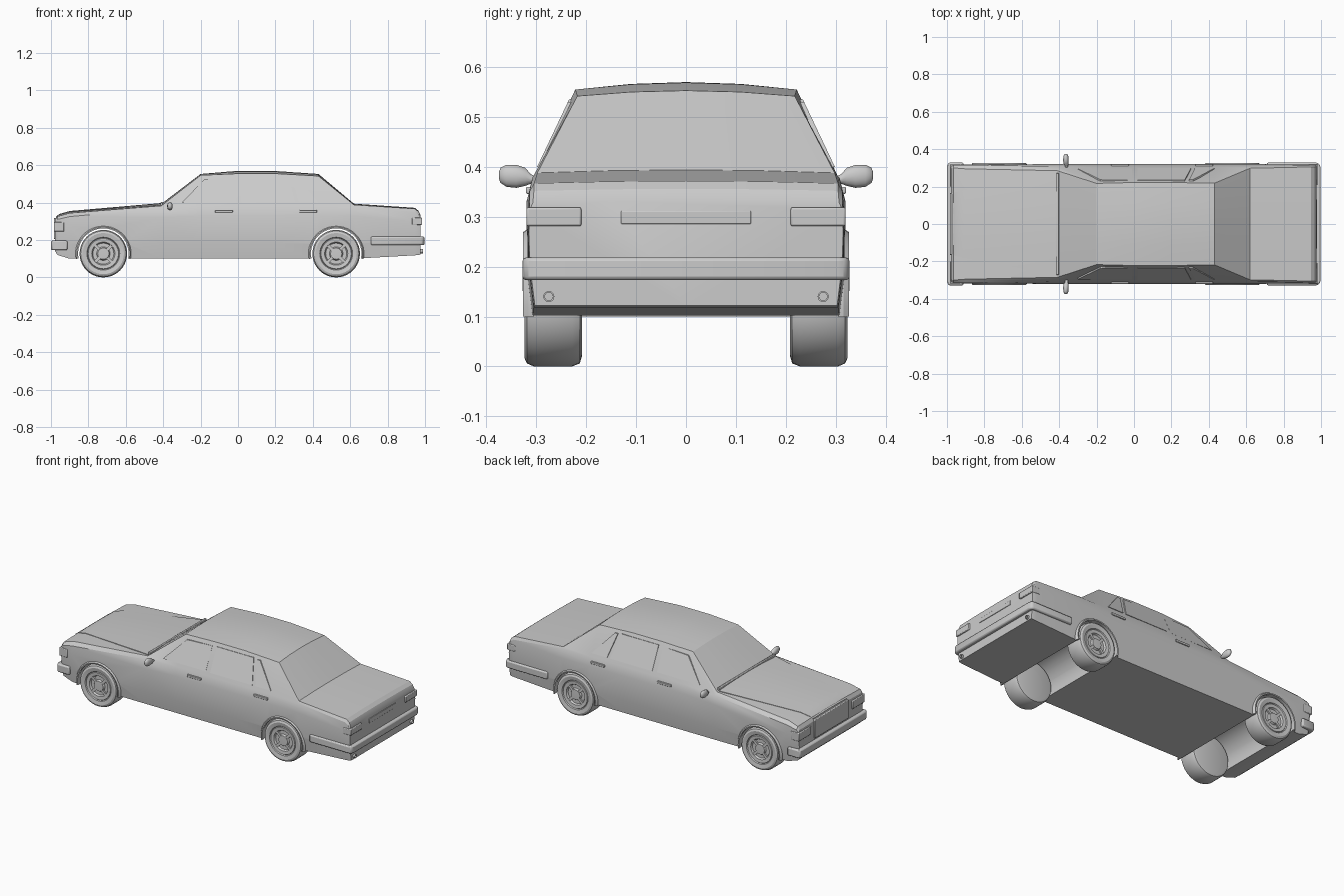
import bpy, bmesh
from math import sin, cos, pi, radians


def make(name, verts, faces, bevel=0.0, angle=30):
    me = bpy.data.meshes.new(name)
    me.from_pydata(verts, [], faces)
    bm = bmesh.new()
    bm.from_mesh(me)
    bmesh.ops.remove_doubles(bm, verts=bm.verts, dist=1e-5)
    bmesh.ops.recalc_face_normals(bm, faces=bm.faces)
    bm.to_mesh(me)
    bm.free()
    ob = bpy.data.objects.new(name, me)
    bpy.context.collection.objects.link(ob)
    if bevel:
        m = ob.modifiers.new("Bevel", 'BEVEL')
        m.width, m.segments = bevel, 2
    smooth(ob, angle)
    return ob


def smooth(ob, angle=30):
    bpy.ops.object.select_all(action='DESELECT')
    ob.select_set(True)
    bpy.context.view_layer.objects.active = ob
    bpy.ops.object.shade_smooth_by_angle(angle=radians(angle))


def loft(name, rings, bevel=0.0, angle=30, caps=True, wrap=True):
    n = len(rings[0])
    verts = [p for r in rings for p in r]
    faces = [(i * n + j, i * n + (j + 1) % n, (i + 1) * n + (j + 1) % n, (i + 1) * n + j)
             for i in range(len(rings) - 1) for j in range(n if wrap else n - 1)]
    if caps:
        faces += [tuple(range(n)), tuple(range((len(rings) - 1) * n, len(rings) * n))]
    return make(name, verts, faces, bevel, angle)


def prism(name, pts, axis, lo, hi, bevel=0.0):
    def put(p, t):
        return (p[0], t, p[1]) if axis == 'y' else (p[0], p[1], t)
    return loft(name, [[put(p, t) for p in pts] for t in (lo, hi)], bevel)


def box(name, x, y, z, bevel=0.0):
    return prism(name, [(x[0], z[0]), (x[1], z[0]), (x[1], z[1]), (x[0], z[1])],
                 'y', y[0], y[1], bevel)


def circle(cx, cz, r, n=40):
    return [(cx + r * cos(2 * pi * i / n), cz + r * sin(2 * pi * i / n)) for i in range(n)]


WHEELS = {"front": -0.72, "rear": 0.525}
HUB = 0.127

# Body shell: x, bottom z, half width, shoulder y/z, roof edge y/z, centre z
stations = [
    (-0.978, 0.14, 0.308, 0.307, 0.295, 0.297, 0.308, 0.312),
    (-0.965, 0.12, 0.315, 0.314, 0.310, 0.300, 0.326, 0.332),
    (-0.90, 0.10, 0.318, 0.316, 0.325, 0.295, 0.344, 0.352),
    (-0.41, 0.10, 0.320, 0.308, 0.370, 0.285, 0.383, 0.393),
    (-0.20, 0.10, 0.320, 0.305, 0.380, 0.217, 0.546, 0.553),
    (0.0, 0.10, 0.320, 0.305, 0.380, 0.222, 0.555, 0.570),
    (0.20, 0.10, 0.320, 0.305, 0.380, 0.222, 0.555, 0.569),
    (0.43, 0.10, 0.320, 0.305, 0.380, 0.218, 0.542, 0.553),
    (0.62, 0.10, 0.320, 0.308, 0.378, 0.298, 0.388, 0.394),
    (0.945, 0.118, 0.318, 0.314, 0.350, 0.305, 0.367, 0.372),
    (0.965, 0.12, 0.317, 0.314, 0.335, 0.305, 0.352, 0.356),
    (0.976, 0.122, 0.315, 0.313, 0.315, 0.307, 0.328, 0.332)]
rings = []
for x, zb, w, ys, zs, yr, zr, zt in stations:
    half = [(w - 0.012, zb), (w - 0.002, zb + 0.08), (w, zs - 0.05), (ys, zs),
            (yr, zr), (yr / 2, zt - 0.25 * (zt - zr))]
    ring = [(0, zb)] + half + [(0, zt)] + [(-y, z) for y, z in reversed(half)]
    rings.append([(x, y, z) for y, z in ring])
body = loft("body", rings)

# Wheel wells cut through the body
for end, x in WHEELS.items():
    cutter = prism("well_cutter", circle(x, HUB, 0.138, 48), 'y', -0.5, 0.5)
    cutter.hide_render = True
    m = body.modifiers.new("Well", 'BOOLEAN')
    m.operation, m.object, m.solver = 'DIFFERENCE', cutter, 'EXACT'
    bpy.context.view_layer.objects.active = body
    bpy.ops.object.modifier_apply(modifier=m.name)
    bpy.data.objects.remove(cutter)
smooth(body, 25)

# Wheels: turned tyre and recessed hubcap, with bridging spokes
profile = [(0.0, 0.317), (0.030, 0.316), (0.036, 0.306), (0.056, 0.306), (0.062, 0.316),
           (0.081, 0.318), (0.084, 0.314), (0.088, 0.320), (0.110, 0.324), (0.121, 0.319),
           (0.127, 0.305), (0.127, 0.228), (0.121, 0.213), (0.108, 0.209), (0.0, 0.209)]
for s, side in ((1, "left"), (-1, "right")):
    for end, x in WHEELS.items():
        loft(f"{end}_{side}_wheel",
             [[(cx, s * y, cz) for cx, cz in circle(x, HUB, r)] for r, y in profile],
             caps=False)
        for k in range(4):
            a = pi / 4 + k * pi / 2
            pts = [(x + r * cos(a) - t * sin(a), HUB + r * sin(a) + t * cos(a))
                   for r, t in ((0.028, -0.008), (0.064, -0.008), (0.064, 0.008), (0.028, 0.008))]
            prism(f"{end}_{side}_spoke", pts, 'y', s * 0.300, s * 0.315)

        # Wheel arch trims
        arc = [radians(-11 + 202 * i / 24) for i in range(25)]
        loft(f"{end}_{side}_arch_trim",
             [[(x + r * cos(a), s * y, HUB + r * sin(a))
               for r, y in ((0.135, 0.306), (0.135, 0.326), (0.142, 0.327), (0.149, 0.316),
                            (0.149, 0.306))] for a in arc])

    # Door mirrors: rounded shell on a short stalk
    loft(f"{side}_mirror",
         [[(-0.364 + dx + 0.015 * k * cos(b), s * y, z + h * sin(b))
           for b in [2 * pi * i / 16 for i in range(16)]]
          for y, k, h, z, dx in ((0.30, 0.5, 0.006, 0.374, 0.004), (0.312, 0.6, 0.010, 0.376, 0.003),
                                 (0.322, 0.9, 0.018, 0.380, 0.001), (0.340, 1.0, 0.023, 0.381, 0),
                                 (0.360, 0.9, 0.022, 0.382, 0), (0.372, 0.6, 0.015, 0.383, 0),
                                 (0.375, 0.3, 0.007, 0.383, 0))], angle=50)

    # Door handles
    for name, x in (("front", -0.075), ("rear", 0.375)):
        box(f"{name}_{side}_handle", (x - 0.047, x + 0.047), (s * 0.303, s * 0.321),
            (0.346, 0.360), 0.003)

    # Side windows laid on the sloping cabin side
    windows = {
        "front_window": (0.0005, [(-0.30, 0.40), (-0.18, 0.525), (-0.01, 0.532), (-0.01, 0.40)]),
        "rear_window": (0.003, [(0.02, 0.40), (0.02, 0.535), (0.27, 0.535), (0.305, 0.40)]),
        "quarter_window": (0.003, [(0.325, 0.40), (0.295, 0.53), (0.315, 0.53), (0.43, 0.40)])}
    for name, (lift, pts) in windows.items():
        loft(f"{side}_{name}",
             [[(x, s * (0.305 - 0.474 * (z - 0.38) + d), z) for x, z in pts]
              for d in (-0.008, lift)])

    # Lamps and exhaust tips
    box(f"{side}_headlamp", (-0.985, -0.93), (s * 0.20, s * 0.319), (0.245, 0.295), 0.004)
    box(f"{side}_tail_lamp", (0.93, 0.985), (s * 0.21, s * 0.320), (0.281, 0.319), 0.004)
    loft(f"{side}_exhaust_tip",
         [[(x, s * 0.275 + y, z) for y, z in circle(0, 0.140, r, 20)]
          for x, r in ((0.93, 0.011), (0.988, 0.011), (0.988, 0.008), (0.975, 0.008))])


# Wrap-around bumpers
def bumper(name, half, lo, hi):
    prism(name, half + [(x, -y) for x, y in reversed(half)], 'z', lo, hi, 0.007)


outer = [(0.71, 0.300), (0.71, 0.328), (0.975, 0.328), (0.990, 0.322), (0.997, 0.305)]
pts = outer + [(x, -y) for x, y in reversed(outer)] + [(0.96, -0.300), (0.96, 0.300)]
prism("rear_bumper", pts, 'z', 0.173, 0.218, 0.007)
bumper("front_bumper", [(-0.912, 0.328), (-0.985, 0.328), (-0.996, 0.322), (-1.0, 0.305)],
       0.146, 0.196)

# Bonnet panel raised over the nose, and grille below it
bonnet = []
for x, y, z, drop in ((-0.972, 0.165, 0.326, 0.003), (-0.955, 0.170, 0.339, 0.003),
                      (-0.90, 0.182, 0.355, 0.004), (-0.415, 0.275, 0.397, 0.010)):
    bonnet.append([(x, -y, z - drop), (x, -y / 2, z - drop / 4), (x, 0, z),
                   (x, y / 2, z - drop / 4), (x, y, z - drop),
                   (x, y, z - 0.02), (x, -y, z - 0.02)])
loft("bonnet", bonnet)
box("grille", (-0.985, -0.95), (-0.165, 0.165), (0.205, 0.318), 0.004)

# Wiper strip at the windscreen base and rear plate panel
box("wiper_strip", (-0.415, -0.402), (-0.272, 0.272), (0.375, 0.402), 0.003)
box("plate_panel", (0.95, 0.979), (-0.13, 0.13), (0.285, 0.312), 0.002)
